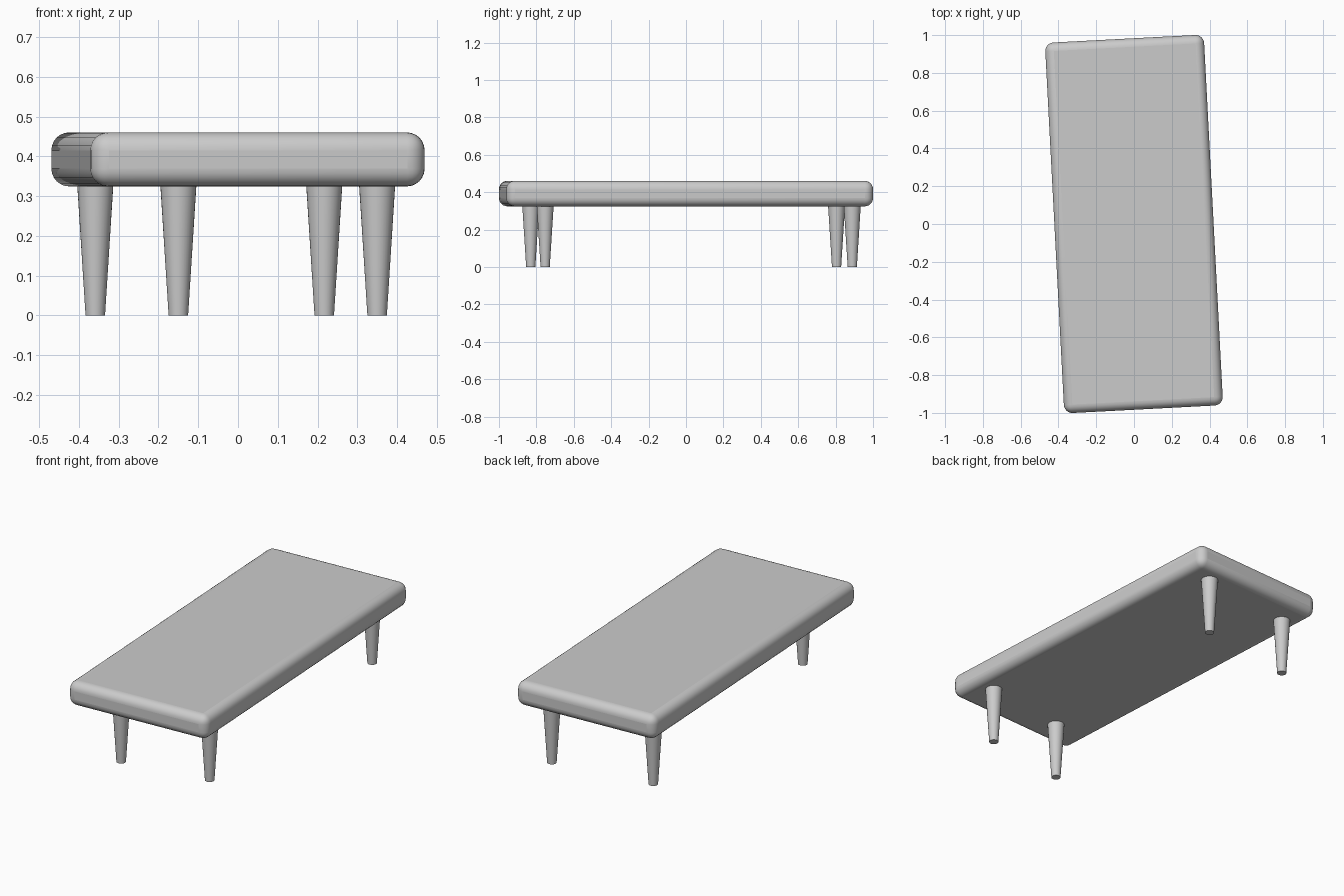
import bpy, math

if "Cube" in bpy.data.objects:
    bpy.data.objects.remove(bpy.data.objects["Cube"])

# Slab top: rounded box, turned slightly about z
bpy.ops.mesh.primitive_cube_add(size=1, location=(0, 0, 0.3925))
top = bpy.context.object
top.name = "table_top"
top.scale = (0.842, 1.964, 0.136)
bpy.ops.object.transform_apply(location=False, rotation=False, scale=True)
top.rotation_euler.z = math.radians(3)
bevel = top.modifiers.new("rounded_edges", 'BEVEL')
bevel.width = 0.045
bevel.segments = 6
bpy.ops.object.shade_smooth_by_angle(angle=math.radians(35))


# Tapered round leg, reaching just inside the slab
def leg(name, x, y):
    height = 0.33
    bpy.ops.mesh.primitive_cone_add(vertices=32, radius1=0.0245, radius2=0.0455,
                                    depth=height, location=(x, y, height / 2))
    bpy.context.object.name = name
    bpy.ops.object.shade_smooth_by_angle(angle=math.radians(35))


# Legs stand at slightly uneven corners
for name, x, y in (("front_left_leg", -0.15, -0.83),
                   ("front_right_leg", 0.35, -0.753),
                   ("back_left_leg", -0.359, 0.805),
                   ("back_right_leg", 0.217, 0.889)):
    leg(name, x, y)
